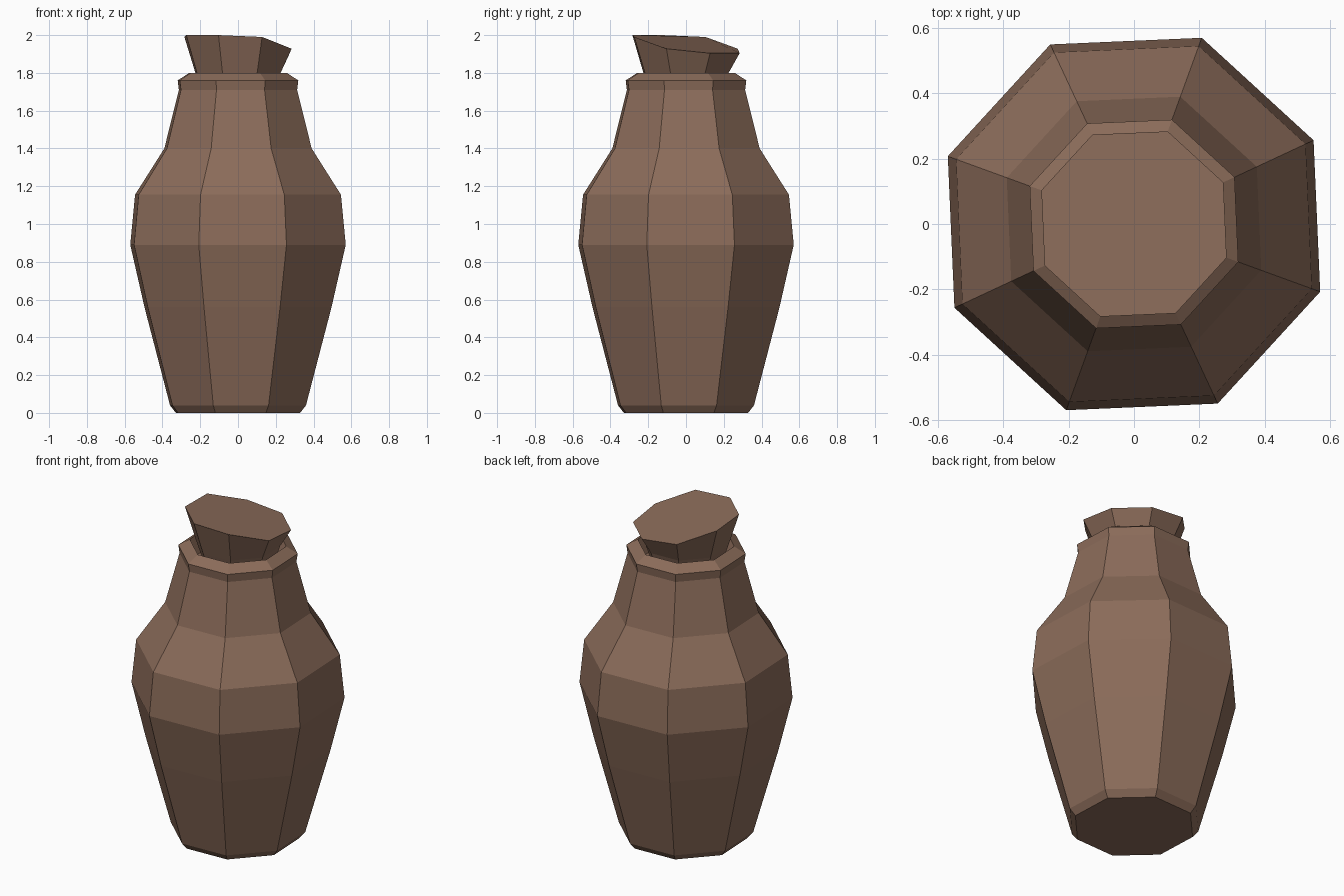
import bpy, bmesh, math

if "Cube" in bpy.data.objects:
    bpy.data.objects.remove(bpy.data.objects["Cube"])

SIDES = 8
PHASE = math.radians(25)

clay = bpy.data.materials.new("brown_clay")
clay.diffuse_color = (0.26, 0.15, 0.102, 1)
clay.use_nodes = True
clay.node_tree.nodes["Principled BSDF"].inputs["Base Color"].default_value = clay.diffuse_color


def lathe(name, profile, top_heights=None):
    """Flat-sided solid from (radius, z) rings, capped at both ends."""
    bm = bmesh.new()
    rings = []
    for r, z in profile:
        ring = []
        for i in range(SIDES):
            a = PHASE + i * math.tau / SIDES
            ring.append(bm.verts.new((r * math.cos(a), r * math.sin(a), z)))
        rings.append(ring)
    if top_heights:
        for v, z in zip(rings[-1], top_heights):
            v.co.z = z
    for lo, hi in zip(rings, rings[1:]):
        for i in range(SIDES):
            j = (i + 1) % SIDES
            bm.faces.new((lo[i], lo[j], hi[j], hi[i]))
    bm.faces.new(rings[0][::-1])
    bm.faces.new(rings[-1])
    bmesh.ops.recalc_face_normals(bm, faces=bm.faces)
    mesh = bpy.data.meshes.new(name)
    bm.to_mesh(mesh)
    bm.free()
    mesh.materials.append(clay)
    obj = bpy.data.objects.new(name, mesh)
    bpy.context.collection.objects.link(obj)
    return obj


# Jar body: foot, belly, shoulder, neck, bevelled lip and recessed mouth
lathe("jar_body", [
    (0.35, 0.0), (0.383, 0.04), (0.527, 0.56), (0.607, 0.89),
    (0.58, 1.155), (0.415, 1.40), (0.333, 1.71), (0.34, 1.76),
    (0.275, 1.80), (0.24, 1.70),
])

# Stopper: flared plug with a slanted top, low towards the back right
lathe("stopper", [(0.205, 1.695), (0.24, 1.80), (0.302, 1.95)],
      [1.904, 1.904, 1.928, 1.99, 2.0, 2.0, 1.99, 1.928])
